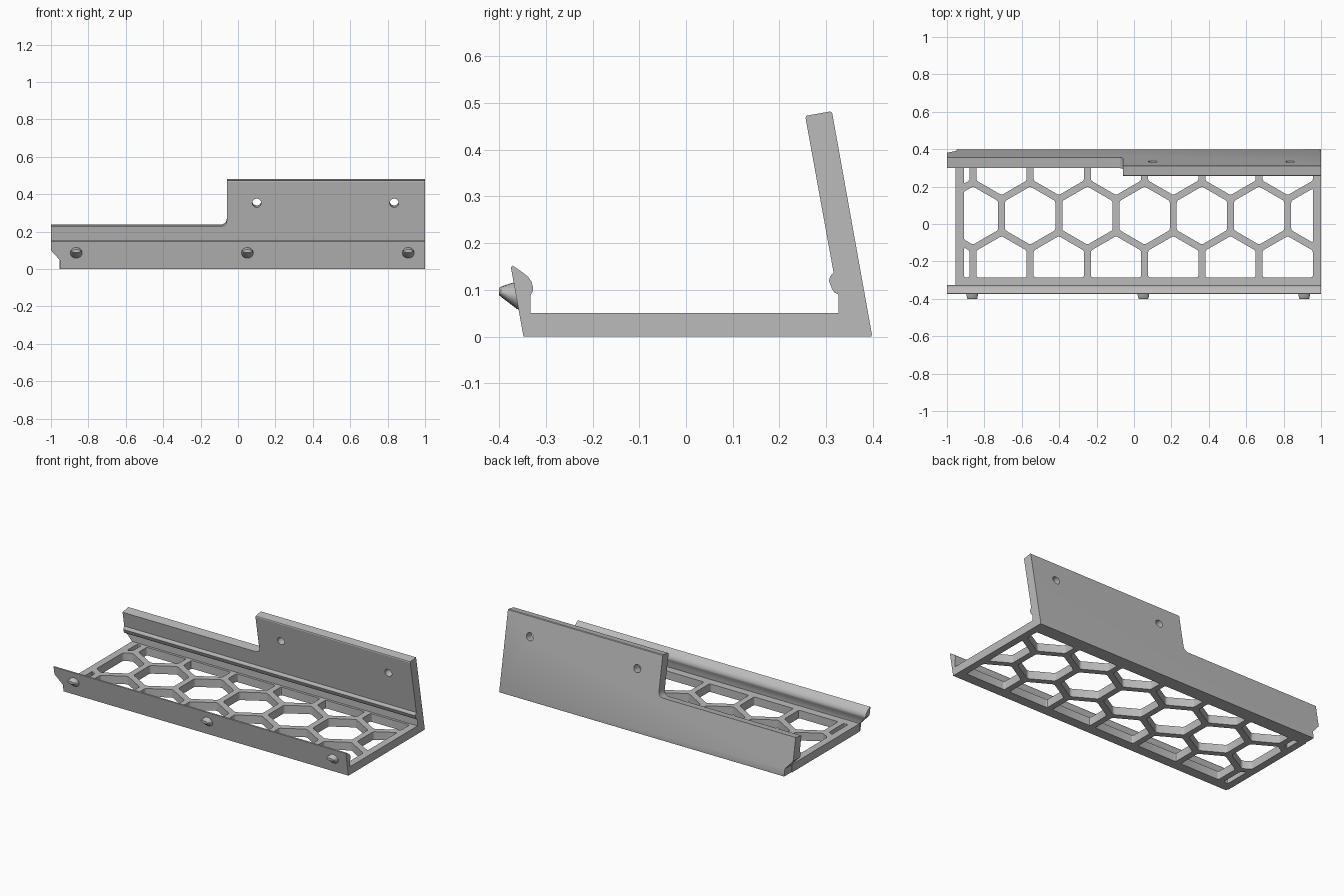
import bpy
import bmesh
import math
from mathutils import Vector

if "Cube" in bpy.data.objects:
    bpy.data.objects.remove(bpy.data.objects["Cube"])

grey = bpy.data.materials.new("plain grey")
grey.use_nodes = True
grey.diffuse_color = (0.5, 0.5, 0.5, 1)
grey.node_tree.nodes["Principled BSDF"].inputs["Base Color"].default_value = (0.5, 0.5, 0.5, 1)


def finish(bm, name):
    bmesh.ops.recalc_face_normals(bm, faces=bm.faces[:])
    mesh = bpy.data.meshes.new(name)
    bm.to_mesh(mesh)
    bm.free()
    mesh.materials.append(grey)
    obj = bpy.data.objects.new(name, mesh)
    bpy.context.collection.objects.link(obj)
    return obj


def extrude_faces(bm, vec):
    geom = bmesh.ops.extrude_face_region(bm, geom=bm.faces[:], use_keep_orig=True)["geom"]
    verts = [g for g in geom if isinstance(g, bmesh.types.BMVert)]
    bmesh.ops.translate(bm, verts=verts, vec=vec)


def prism(name, outlines, vec):
    """Extrude closed 3D outlines along a vector."""
    bm = bmesh.new()
    for pts in outlines:
        bm.faces.new([bm.verts.new(p) for p in pts])
    extrude_faces(bm, vec)
    return finish(bm, name)


def activate(obj):
    bpy.ops.object.select_all(action='DESELECT')
    obj.select_set(True)
    bpy.context.view_layer.objects.active = obj


def cut(obj, cutter):
    cutter.hide_render = True
    mod = obj.modifiers.new("cut", 'BOOLEAN')
    mod.operation = 'DIFFERENCE'
    mod.solver = 'EXACT'
    mod.object = cutter
    activate(obj)
    bpy.ops.object.modifier_apply(modifier=mod.name)
    bpy.data.objects.remove(cutter)


def notch():
    pts = [(-1.05, 0.155), (-0.95, 0.045), (-0.95, -0.1), (-1.05, -0.1)]
    return prism("notch_cutter", [[(x, -1, z) for x, z in pts]], (0, 2, 0))


# Front lip with a rounded bead along its top
lip = [(-0.348, 0), (-0.375, 0.148), (-0.371, 0.152), (-0.355, 0.141), (-0.34, 0.13),
       (-0.331, 0.118), (-0.327, 0.104), (-0.329, 0.095), (-0.333, 0.088), (-0.333, 0)]
front_lip = prism("front_lip", [[(-1, y, z) for y, z in lip]], (2, 0, 0))
cut(front_lip, notch())

# Leaning back wall with a small snap bead
wall = [(0.397, 0), (0.398, 0.005), (0.313, 0.479), (0.309, 0.482), (0.258, 0.473),
        (0.256, 0.468), (0.316, 0.137), (0.309, 0.129), (0.306, 0.12), (0.312, 0.103),
        (0.317, 0.095), (0.327, 0.09), (0.327, 0)]
back_wall = prism("back_wall", [[(-1, y, z) for y, z in wall]], (2, 0, 0))
cut(back_wall, notch())

# Stepped top with a filleted corner, and two screw holes, cut square to the wall
lean = math.radians(10)
normal = Vector((0, math.cos(lean), math.sin(lean)))


def wall_cutter(name, outlines):
    placed = [[Vector((x, 0.315, z)) - normal * 0.2 for x, z in pts] for pts in outlines]
    return prism(name, placed, normal * 0.4)


step = [(-1.2, 0.232)]
for i in range(7):
    a = math.radians(15 * i)
    step.append((-0.09 + 0.03 * math.sin(a), 0.262 - 0.03 * math.cos(a)))
step += [(-0.06, 0.7), (-1.2, 0.7)]
cut(back_wall, wall_cutter("step_cutter", [step]))

turn = [math.tau * i / 24 for i in range(24)]
holes = [[(cx + 0.024 * math.cos(a), 0.36 + 0.024 * math.sin(a)) for a in turn]
         for cx in (0.1, 0.835)]
cut(back_wall, wall_cutter("screw_hole_cutter", holes))

# Floor plate with a honeycomb of holes clipped to a solid rim
floor = prism("honeycomb_floor", [[(-0.955, -0.333, 0), (1, -0.333, 0),
                                  (1, 0.327, 0), (-0.955, 0.327, 0)]], (0, 0, 0.05))
pitch, mid_y = 0.306, 0.045
radius = 0.269 / math.sqrt(3)
row_gap = pitch * math.sqrt(3) / 2
bm = bmesh.new()
for row in (-1, 0, 1):
    for k in range(8):
        cx = -0.861 + pitch * (k - abs(row) / 2)
        cy = mid_y + row * row_gap
        corners = [math.radians(30 + 60 * i) for i in range(6)]
        bm.faces.new([bm.verts.new((cx + radius * math.cos(a), cy + radius * math.sin(a), -0.1))
                      for a in corners])
for co, out in (((-0.91, 0, 0), (-1, 0, 0)), ((0.957, 0, 0), (1, 0, 0)),
                ((0, -0.285, 0), (0, -1, 0)), ((0, 0.312, 0), (0, 1, 0))):
    bmesh.ops.bisect_plane(bm, geom=bm.verts[:] + bm.edges[:] + bm.faces[:],
                           plane_co=co, plane_no=out, clear_outer=True)
bmesh.ops.bevel(bm, geom=bm.verts[:], offset=0.01, segments=3, profile=0.5,
                affect='VERTICES', clamp_overlap=True)
extrude_faces(bm, (0, 0, 0.3))
cut(floor, finish(bm, "honeycomb_cutter"))

# Wedge-shaped snap pegs on the front of the lip
for name, x in (("right", -0.865), ("middle", 0.05), ("left", 0.91)):
    bm = bmesh.new()
    rings = []
    for rx, rz, y, z, slope in ((0.032, 0.031, -0.355, 0.086, -0.18),
                                (0.032, 0.028, -0.367, 0.087, -0.18),
                                (0.028, 0.011, -0.396, 0.096, 0),
                                (0.024, 0.008, -0.4, 0.096, 0)):
        rings.append([bm.verts.new((x + rx * math.cos(a), y + slope * rz * math.sin(a),
                                    z + rz * math.sin(a))) for a in turn])
    for r0, r1 in zip(rings, rings[1:]):
        for i in range(len(turn)):
            j = (i + 1) % len(turn)
            bm.faces.new((r0[i], r0[j], r1[j], r1[i]))
    bm.faces.new(rings[0])
    bm.faces.new(rings[-1])
    peg = finish(bm, name + "_peg")
    activate(peg)
    bpy.ops.object.shade_smooth_by_angle(angle=math.radians(30))

for obj in (front_lip, back_wall, floor):
    activate(obj)
    bpy.ops.object.shade_smooth_by_angle(angle=math.radians(30))
